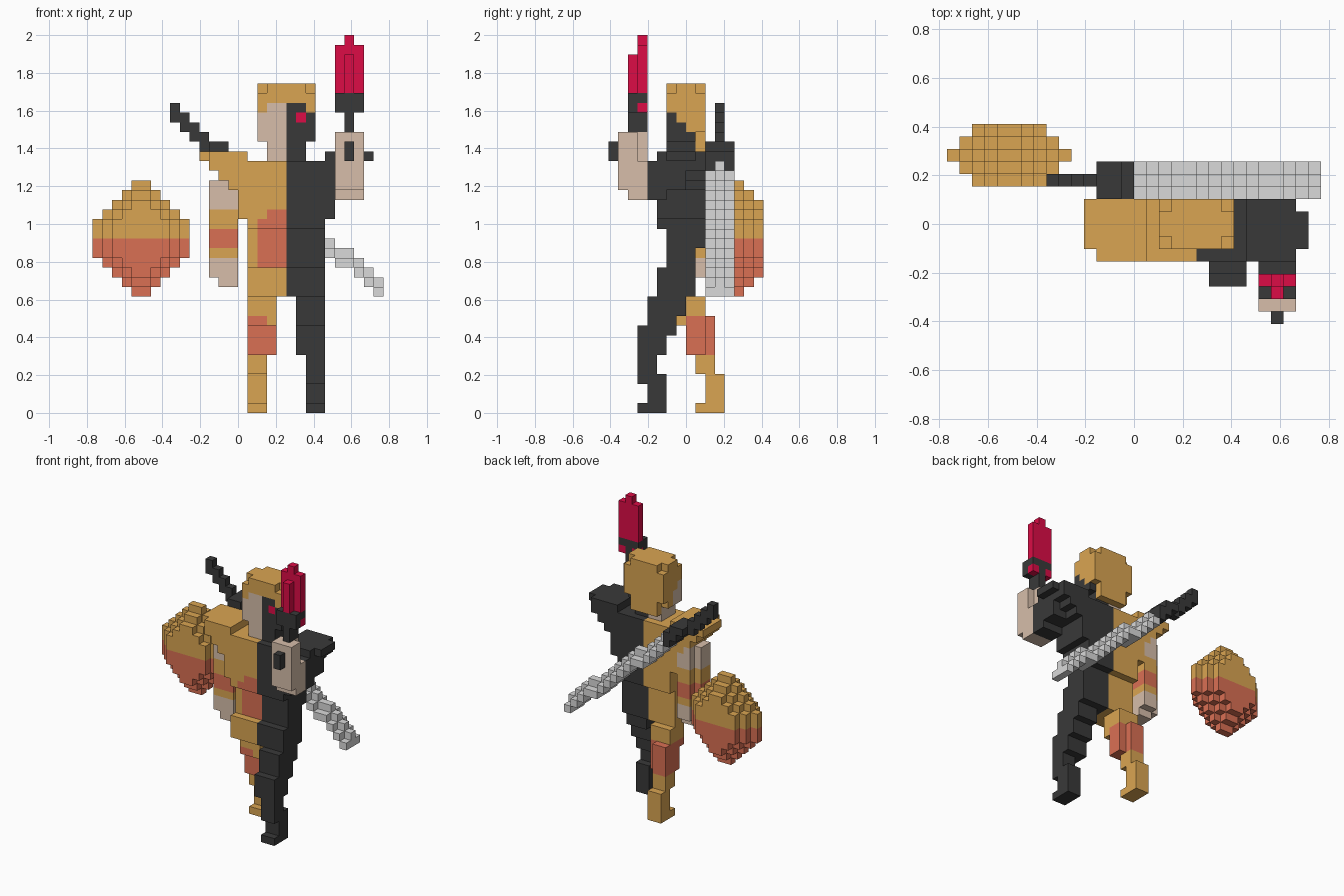
import bpy
import bmesh
from mathutils import Vector

cube = bpy.data.objects.get("Cube")
if cube:
    bpy.data.objects.remove(cube, do_unlink=True)

UNIT = 2 / 39                      # size of one block
CENTRE = Vector((15, 8, 0))        # grid point that lands on the origin


def linear(c):
    c /= 255
    return c / 12.92 if c <= 0.04045 else ((c + 0.055) / 1.055) ** 2.4


def material(name, *rgb):
    mat = bpy.data.materials.new(name)
    colour = [linear(c) for c in rgb] + [1]
    mat.diffuse_color = colour
    mat.use_nodes = True
    bsdf = mat.node_tree.nodes["Principled BSDF"]
    bsdf.inputs["Base Color"].default_value = colour
    bsdf.inputs["Roughness"].default_value = 0.9
    return mat


TAN = material("tan cloth", 218, 165, 82)
DARK = material("charcoal cloth", 57, 57, 57)
SKIN = material("pale skin", 215, 190, 170)
RUST = material("rust orange", 218, 112, 84)
RED = material("crimson", 220, 12, 70)
STEEL = material("steel grey", 218, 218, 218)

parts = {}


def box(part, mat, xs, ys, zs):
    """Fill a block range; later boxes of the same part repaint earlier ones."""
    cells = parts.setdefault(part, {})
    for x in range(*xs):
        for y in range(*ys):
            for z in range(*zs):
                cells[x, y, z] = mat


def carve(part, xs, ys, zs):
    for x in xs:
        for y in ys:
            for z in zs:
                parts[part].pop((x, y, z), None)


# Head: hair block, two-tone face, neck
box("head", TAN, (17, 23), (6, 10), (27, 34))
box("head", SKIN, (17, 20), (6, 7), (28, 32))
box("head", DARK, (20, 23), (6, 7), (28, 32))
box("head", TAN, (17, 18), (6, 7), (31, 32))
box("head", TAN, (22, 23), (6, 7), (31, 32))
box("head", DARK, (22, 23), (7, 8), (28, 30))
box("head", DARK, (22, 23), (8, 9), (28, 29))
box("head", SKIN, (17, 18), (7, 8), (28, 30))
box("head", RED, (21, 22), (6, 7), (30, 31))
carve("head", (17, 22), (6, 9), (33,))
carve("head", (17, 22), range(6, 10), (27,))
carve("head", (17, 22), (9,), (28,))
box("head", SKIN, (18, 20), (6, 9), (26, 28))
box("head", DARK, (20, 22), (6, 9), (26, 28))

# Torso: tapering from broad shoulders, split down the middle
for z in range(12, 26):
    half = max(4, z - 17) if z > 22 else 5 if z > 19 else 4
    front = 6 if 15 <= z < 19 else 5
    back = 9 if z < 17 else 10
    box("torso", TAN, (20 - half, 20), (front, back), (z, z + 1))
    box("torso", DARK, (20, 20 + half), (front, back), (z, z + 1))
box("torso", RUST, (17, 20), (6, 7), (15, 19))
box("torso", RUST, (17, 20), (5, 6), (19, 20))
box("torso", RUST, (18, 20), (5, 6), (20, 21))
box("torso", TAN, (11, 16), (5, 10), (26, 27))
box("torso", DARK, (24, 29), (5, 10), (26, 27))
carve("torso", (11, 28), (5,), (26,))
carve("torso", (28,), (9,), (26,))

# Lowered right arm, banded by height
for mat, low, high in ((SKIN, 14, 16), (TAN, 16, 17), (RUST, 17, 19),
                       (TAN, 19, 21), (SKIN, 21, 24)):
    box("right_arm", mat, (12, 15), (7, 10), (low, high))
box("right_arm", SKIN, (13, 15), (7, 9), (13, 14))
carve("right_arm", (12,), (9,), range(14, 24))

# Raised left arm and forearm
box("left_arm", DARK, (25, 28), (4, 8), (22, 26))
carve("left_arm", range(25, 28), (6, 7), (22,))
box("left_forearm", SKIN, (25, 28), (1, 4), (23, 29))
box("left_forearm", SKIN, (25, 28), (2, 4), (22, 23))
carve("left_forearm", (25, 27), (3,), range(26, 29))
box("left_forearm", DARK, (26, 27), (0, 2), (26, 28))

# Dagger held upright
box("dagger", DARK, (26, 27), (2, 4), (29, 31))
box("dagger", DARK, (25, 28), (2, 4), (31, 33))
box("dagger", RED, (25, 26), (3, 4), (31, 32))
box("dagger", RED, (27, 28), (3, 4), (31, 32))
box("dagger", RED, (25, 28), (3, 4), (33, 38))
box("dagger", RED, (26, 27), (2, 3), (33, 37))
box("dagger", RED, (26, 27), (3, 4), (38, 39))

# Legs: (colour, x range, y range, z range)
for mat, xs, ys, zs in ((DARK, (21, 24), (4, 8), (10, 12)),
                        (DARK, (21, 24), (4, 7), (8, 10)),
                        (DARK, (21, 24), (3, 6), (6, 9)),
                        (DARK, (22, 24), (3, 5), (3, 6)),
                        (DARK, (22, 24), (4, 6), (0, 4)),
                        (DARK, (22, 24), (3, 6), (0, 1))):
    box("left_leg", mat, xs, ys, zs)
for mat, xs, ys, zs in ((TAN, (16, 19), (7, 10), (9, 12)),
                        (RUST, (16, 19), (8, 11), (6, 10)),
                        (RUST, (16, 18), (7, 8), (9, 10)),
                        (TAN, (16, 18), (9, 11), (4, 6)),
                        (TAN, (16, 18), (10, 12), (0, 4)),
                        (TAN, (16, 18), (9, 12), (0, 1))):
    box("right_leg", mat, xs, ys, zs)
carve("right_leg", (18,), (10,), range(6, 10))

# Sword slung diagonally across the back, blade ridged along its middle
for x in range(8, 30):
    top = round(32 - (x - 8) * 6 / 7)
    if x < 12:
        box("sword", DARK, (x, x + 1), (11, 12), (top - 2, top))
    elif x < 15:
        box("sword", DARK, (x, x + 1), (10, 13), (top - 2, min(28, top)))
    else:
        box("sword", STEEL, (x, x + 1), (10, 13), (top - 2, top - 1))
        box("sword", STEEL, (x, x + 1), (11, 12), (top - 1, top))

# Shield: rounded diamond, shrinking away from its middle layer
widths = (1, 2, 3, 4, 5, 5, 5, 5, 4, 3, 2, 1)
for y in range(11, 16):
    for z, width in enumerate(widths, 12):
        half = width - abs(y - 13)
        box("shield", RUST if z < 18 else TAN,
            (5 - half, 5 + half), (y, y + 1), (z, z + 1))

# Build only the exposed faces of each part
filled = set().union(*parts.values())
AXES = [Vector(a) for a in ((1, 0, 0), (0, 1, 0), (0, 0, 1))]
used = set()
for name, cells in parts.items():
    bm = bmesh.new()
    mats = list(dict.fromkeys(cells.values()))
    for cell, mat in cells.items():
        if cell in used:
            continue
        middle = Vector(cell) + Vector((0.5, 0.5, 0.5)) - CENTRE
        for a in range(3):
            for sign in (-1, 1):
                n = AXES[a] * sign
                if tuple(int(c) for c in Vector(cell) + n) in filled:
                    continue
                u = AXES[(a + 1) % 3]
                v = n.cross(u)
                ring = (u + v, v - u, -u - v, u - v)
                face = bm.faces.new([bm.verts.new((middle + (n + r) / 2) * UNIT)
                                     for r in ring])
                face.material_index = mats.index(mat)
    used.update(cells)
    bmesh.ops.remove_doubles(bm, verts=bm.verts, dist=UNIT / 100)
    mesh = bpy.data.meshes.new(name)
    bm.to_mesh(mesh)
    bm.free()
    for mat in mats:
        mesh.materials.append(mat)
    bpy.context.collection.objects.link(bpy.data.objects.new(name, mesh))
